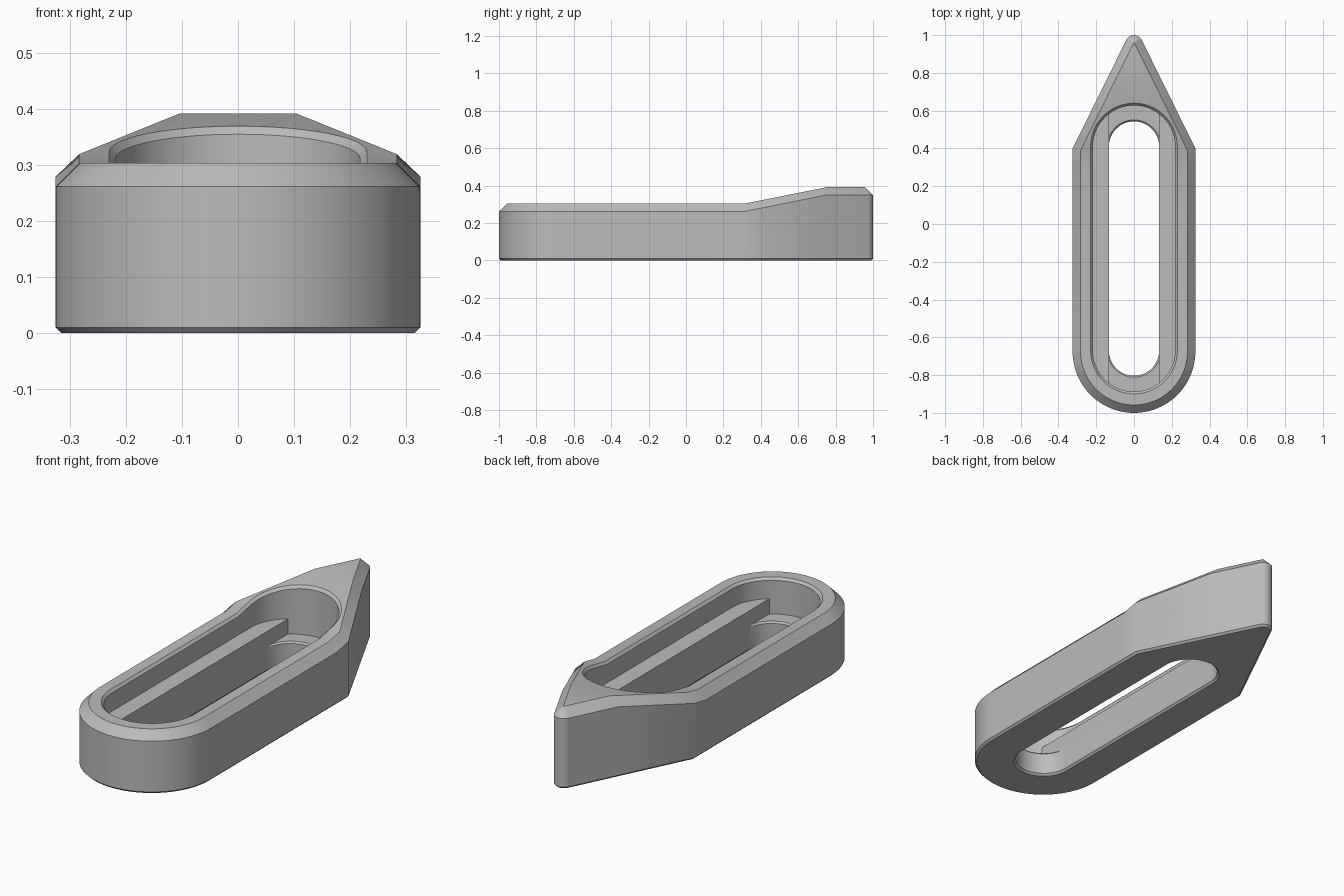
import bpy, bmesh
from math import sin, cos, acos, radians, pi

cube = bpy.data.objects.get("Cube")
if cube:
    bpy.data.objects.remove(cube, do_unlink=True)

# Main dimensions
HALF_W, FRONT_Y, SHOULDER_Y, TIP_Y, TIP_R = 0.325, -0.675, 0.4, 0.955, 0.045
RAMP_START, RAMP_END, LOW, HIGH = 0.31, 0.75, 0.303, 0.391
SLANT = radians(26.3)
POCKET_R, SLOT_R, POCKET_FRONT, POCKET_BACK = 0.2175, 0.133, -0.67, 0.41
LEDGE_Z, RAIL_Z = 0.125, 0.2


def top_height(y):
    """Height of the upper surface: flat, ramp, flat."""
    t = (y - RAMP_START) / (RAMP_END - RAMP_START)
    return LOW + (HIGH - LOW) * min(max(t, 0), 1)


def arc(cy, r, angles):
    return [(r * cos(a), cy + r * sin(a)) for a in angles]


def spread(a, b, n):
    return [a + (b - a) * i / n for i in range(n + 1)]


def body_outline(d):
    """Right half of the pointed outline, inset by d."""
    c, s = cos(SLANT), sin(SLANT)
    reach = HALF_W * c + SHOULDER_Y * s - d
    pts = arc(FRONT_Y, HALF_W - d, spread(-pi / 2, 0, 28))
    pts += [(HALF_W - d, RAMP_START),
            (HALF_W - d, SHOULDER_Y - d * (1 - c) / s),
            ((reach - RAMP_END * s) / c, RAMP_END)]
    return pts + arc(TIP_Y, TIP_R - d, spread(SLANT, pi / 2, 10))


def slot_outline(r, limit=1.0):
    """Right half of a round-ended slot, with x clipped to a limit."""
    corners = [acos(SLOT_R / POCKET_R), acos(SLOT_R / (SLOT_R + 0.008))]
    angles = sorted(spread(0, pi / 2, 28) + corners)
    pts = arc(POCKET_FRONT, r, [-a for a in reversed(angles)])
    pts += [(r, RAMP_START)] + arc(POCKET_BACK, r, angles)
    return [(min(x, limit), y) for x, y in pts]


def flat(pts, z):
    return [(x, y, z) for x, y in pts]


def follow(pts, offset):
    return [(x, y, top_height(y) + offset) for x, y in pts]


def stack_solid(name, levels):
    """Mirrored solid from half outlines stacked bottom to top."""
    bm = bmesh.new()
    for side in (1, -1):
        rows = [[bm.verts.new((side * x, y, z)) for x, y, z in lv] for lv in levels]
        for low, high in zip(rows, rows[1:]):
            for i in range(len(low) - 1):
                bm.faces.new((low[i], low[i + 1], high[i + 1], high[i]))
        if side == 1:
            right = rows
    # Caps made of strips that run from side to side
    for k in (0, -1):
        a, b = right[k], rows[k]
        for i in range(len(a) - 1):
            bm.faces.new((a[i], a[i + 1], b[i + 1], b[i]))
    bmesh.ops.remove_doubles(bm, verts=bm.verts, dist=1e-5)
    bmesh.ops.dissolve_degenerate(bm, edges=bm.edges, dist=1e-6)
    bmesh.ops.recalc_face_normals(bm, faces=bm.faces)
    mesh = bpy.data.meshes.new(name)
    bm.to_mesh(mesh)
    bm.free()
    obj = bpy.data.objects.new(name, mesh)
    bpy.context.collection.objects.link(obj)
    return obj


# Pointed body with bevelled top and bottom rims
body = stack_solid("clamp_body", [
    flat(body_outline(0.01), 0),
    flat(body_outline(0), 0.01),
    follow(body_outline(0), -0.042),
    follow(body_outline(0.042), 0),
])

# Through slot, end ledges, side rails and upper pocket in one cutter
cutter = stack_solid("slot_cutter", [
    flat(slot_outline(SLOT_R + 0.02), -0.01),
    flat(slot_outline(SLOT_R), 0.01),
    flat(slot_outline(SLOT_R), LEDGE_Z - 0.008),
    flat(slot_outline(SLOT_R + 0.008, SLOT_R), LEDGE_Z),
    flat(slot_outline(POCKET_R, SLOT_R), LEDGE_Z),
    flat(slot_outline(POCKET_R, SLOT_R), RAIL_Z),
    flat(slot_outline(POCKET_R), RAIL_Z),
    follow(slot_outline(POCKET_R), -0.012),
    follow(slot_outline(POCKET_R + 0.012), 0),
    follow(slot_outline(POCKET_R + 0.032), 0.02),
])
cutter.hide_render = True

cut = body.modifiers.new("slot", "BOOLEAN")
cut.operation = "DIFFERENCE"
cut.solver = "EXACT"
cut.object = cutter
bpy.ops.object.select_all(action="DESELECT")
body.select_set(True)
bpy.context.view_layer.objects.active = body
bpy.ops.object.modifier_apply(modifier=cut.name)
bpy.data.objects.remove(cutter, do_unlink=True)

# Plain grey finish
grey = bpy.data.materials.new("plain_grey")
grey.use_nodes = True
color = (0.5, 0.5, 0.5, 1)
grey.diffuse_color = color
grey.node_tree.nodes["Principled BSDF"].inputs["Base Color"].default_value = color
body.data.materials.clear()
body.data.materials.append(grey)
bpy.ops.object.shade_smooth_by_angle(angle=radians(30))
